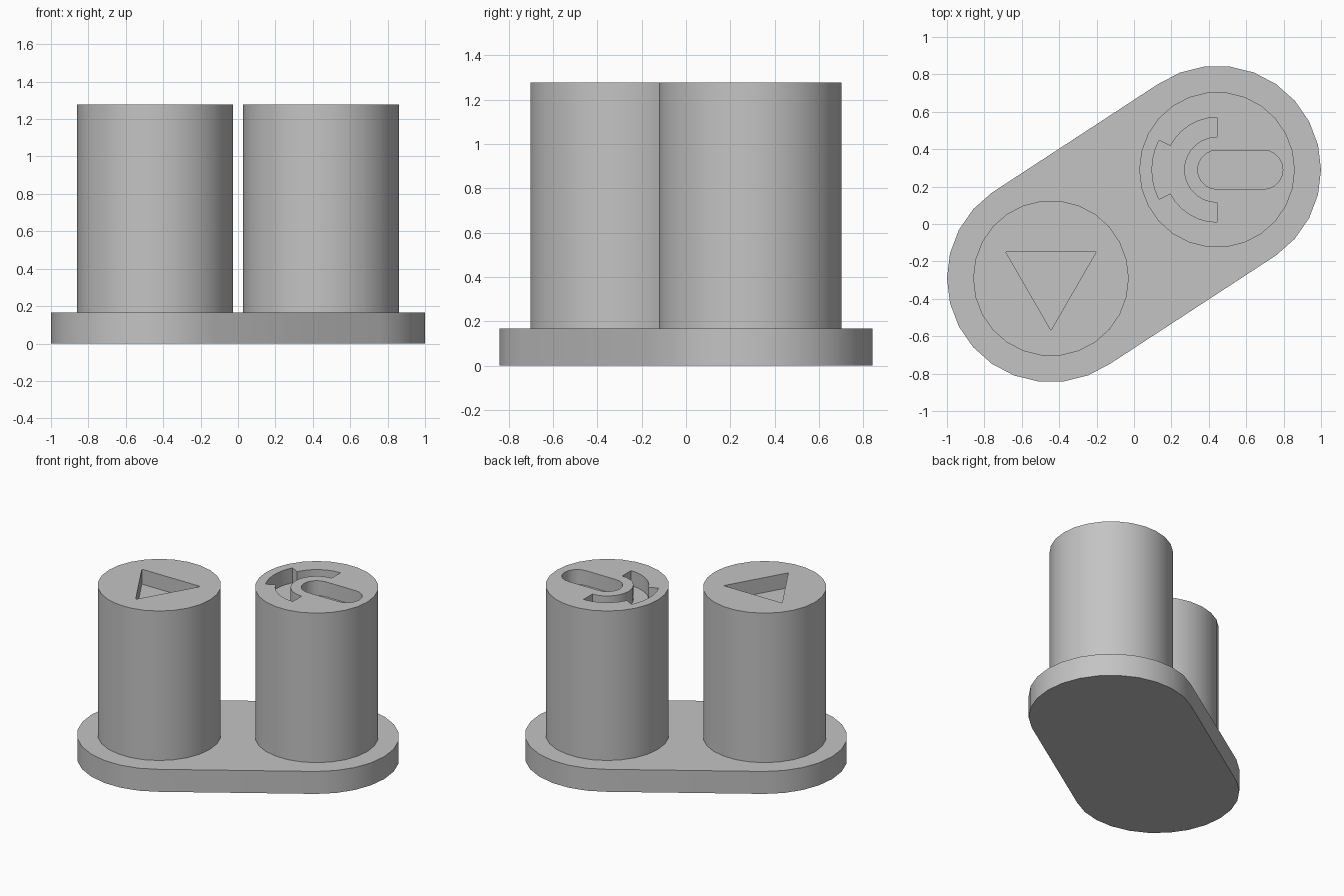
import bpy
import bmesh
from math import pi, cos, sin, radians

default = bpy.data.objects.get("Cube")
if default:
    bpy.data.objects.remove(default, do_unlink=True)

CX, CY = 0.444, 0.29
BASE_R, POST_R = 0.556, 0.416
BASE_TOP, TOP, DEPTH = 0.167, 1.278, 0.111
SIDES = 26

grey = bpy.data.materials.new("plain grey")
grey.use_nodes = True
grey.diffuse_color = (0.55, 0.55, 0.55, 1)
grey.node_tree.nodes["Principled BSDF"].inputs["Base Color"].default_value = grey.diffuse_color


def arc(x, y, r, start, end, steps):
    """Points on an arc, angles in degrees."""
    angles = [radians(start + (end - start) * i / steps) for i in range(steps + 1)]
    return [(x + r * cos(a), y + r * sin(a)) for a in angles]


def prism(name, outline, z0, z1):
    """Extrude a flat outline between two heights."""
    bm = bmesh.new()
    face = bm.faces.new([bm.verts.new((x, y, z0)) for x, y in outline])
    ext = bmesh.ops.extrude_face_region(bm, geom=[face])
    for v in ext["geom"]:
        if isinstance(v, bmesh.types.BMVert):
            v.co.z = z1
    bmesh.ops.recalc_face_normals(bm, faces=bm.faces)
    mesh = bpy.data.meshes.new(name)
    bm.to_mesh(mesh)
    bm.free()
    mesh.materials.append(grey)
    obj = bpy.data.objects.new(name, mesh)
    bpy.context.collection.objects.link(obj)
    return obj


def activate(obj):
    bpy.ops.object.select_all(action="DESELECT")
    obj.select_set(True)
    bpy.context.view_layer.objects.active = obj


def smooth(obj):
    activate(obj)
    bpy.ops.object.shade_smooth_by_angle(angle=radians(30))


def engrave(obj, outline):
    """Cut a recess of the given outline into the top of a part."""
    cutter = prism("recess_cutter", outline, TOP - DEPTH, TOP + DEPTH)
    cutter.hide_render = True
    mod = obj.modifiers.new("recess", "BOOLEAN")
    mod.operation = "DIFFERENCE"
    mod.solver = "EXACT"
    mod.object = cutter
    activate(obj)
    bpy.ops.object.modifier_apply(modifier=mod.name)
    bpy.data.objects.remove(cutter, do_unlink=True)


def post(name, x, y):
    return prism(name, arc(x, y, POST_R, 0, 360, SIDES)[:-1], BASE_TOP - 0.05, TOP)


# Base plate: a stadium joining two round ends
step = 360 / SIDES
outline = (arc(CX, CY, BASE_R, -4 * step, 9 * step, 13)
           + arc(-CX, -CY, BASE_R, 9 * step, 22 * step, 13))
smooth(prism("base_plate", outline, 0, BASE_TOP))

# Post with a triangular recess pointing to the front
left = post("triangle_post", -CX, -CY)
engrave(left, arc(-CX, -CY, 0.278, -90, 270, 3)[:-1])
smooth(left)

# Post with a rounded slot and a half ring with a raised-out tab
right = post("ring_post", CX, CY)
slot = arc(CX, CY, 0.104, 90, 270, 10) + arc(CX + 0.248, CY, 0.104, -90, 90, 10)
engrave(right, slot)
ring = (arc(CX, CY, 0.28, 90, 153, 6)
        + arc(CX, CY, 0.348, 153, 207, 6)
        + arc(CX, CY, 0.28, 207, 270, 6)
        + arc(CX, CY, 0.176, 270, 90, 14))
engrave(right, ring)
smooth(right)
